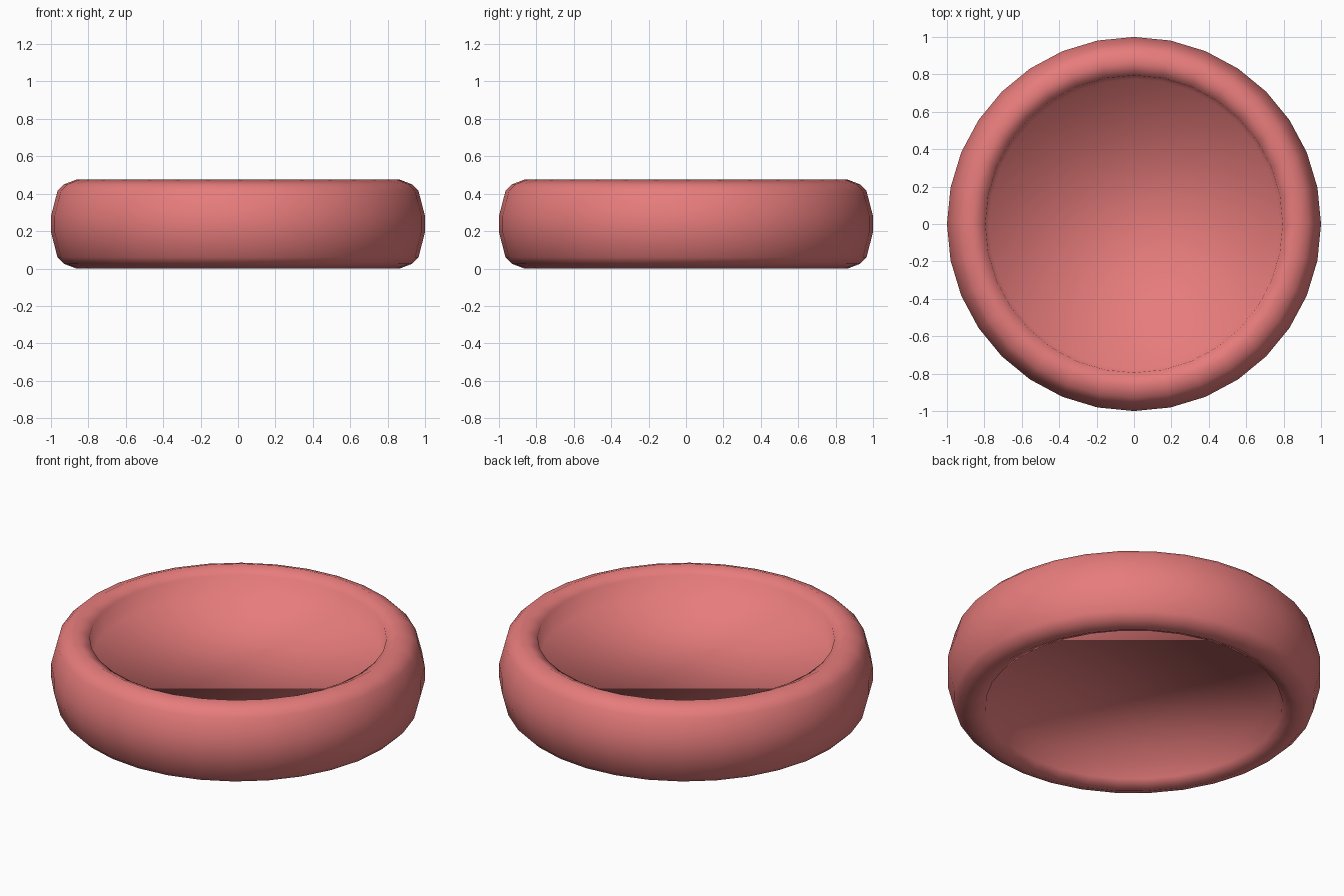
import bpy
import bmesh
from math import cos, sin, tau

default = bpy.data.objects.get("Cube")
if default:
    bpy.data.objects.remove(default, do_unlink=True)

SIDES = 32
HEIGHT = 0.475

# One flat colour for the whole disc
red = bpy.data.materials.new("soft_red")
red.use_nodes = True
colour = (0.8, 0.2, 0.2, 1)
red.diffuse_color = colour
red.node_tree.nodes["Principled BSDF"].inputs["Base Color"].default_value = colour

# Upper half of the rim, from the sunken floor out to the widest line
upper = [(0.775, 0.33), (0.795, 0.44), (0.865, HEIGHT),
         (0.93, 0.45), (0.965, 0.415), (1.0, 0.28)]
profile = upper + [(r, HEIGHT - z) for r, z in reversed(upper)]

# Rounded rim, spun around the upright axis
bm = bmesh.new()
rings = []
for r, z in profile:
    rings.append([bm.verts.new((r * cos(tau * i / SIDES), r * sin(tau * i / SIDES), z))
                  for i in range(SIDES)])
for top, low in zip(rings, rings[1:]):
    for i in range(SIDES):
        j = (i + 1) % SIDES
        bm.faces.new((top[i], low[i], low[j], top[j]))

# Sunken floors above and below share the rim's smooth normals
bm.faces.new(rings[0])
bm.faces.new(list(reversed(rings[-1])))
bmesh.ops.recalc_face_normals(bm, faces=bm.faces[:])
for face in bm.faces:
    face.smooth = True

mesh = bpy.data.meshes.new("dished_disc")
bm.to_mesh(mesh)
bm.free()
mesh.materials.append(red)
disc = bpy.data.objects.new("dished_disc", mesh)
bpy.context.collection.objects.link(disc)
